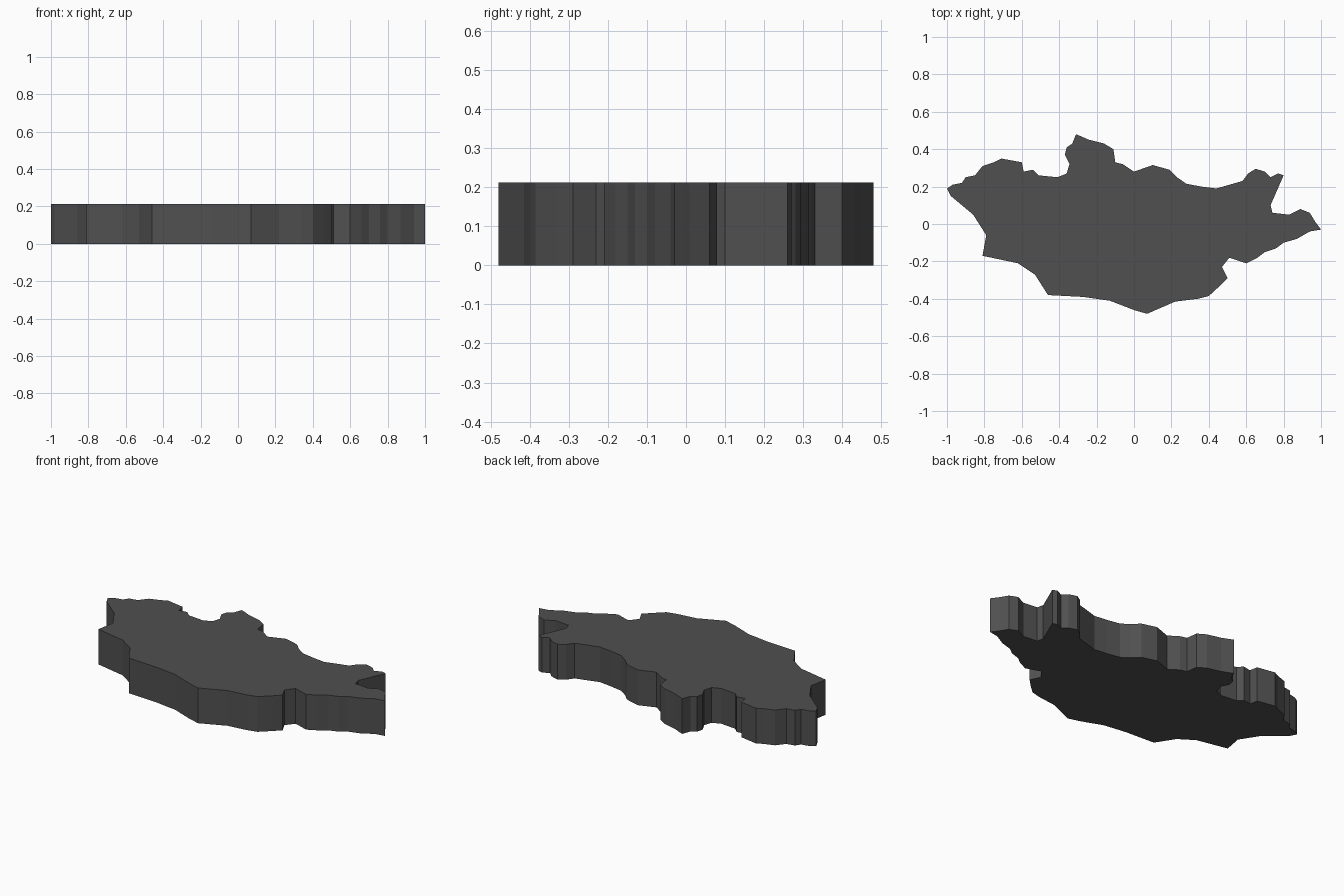
import bpy, bmesh

HEIGHT = 0.212

# Ragged outline, traced clockwise from the western tip
north_west = [(-1.0, .19), (-.97, .21), (-.92, .22), (-.9, .25), (-.85, .26), (-.81, .31),
              (-.75, .33), (-.71, .35), (-.6, .33), (-.59, .28), (-.54, .29), (-.51, .26),
              (-.41, .25), (-.36, .27), (-.345, .32), (-.37, .37), (-.36, .41), (-.33, .43),
              (-.31, .48), (-.24, .45), (-.16, .43), (-.11, .4), (-.1, .33), (-.06, .32)]
north_east = [(0, .28), (.1, .315), (.19, .29), (.23, .25), (.28, .215), (.36, .2),
              (.44, .19), (.58, .23), (.61, .27), (.65, .295), (.7, .28), (.73, .25),
              (.77, .27), (.8, .26), (.73, .1), (.74, .06), (.83, .05), (.89, .08),
              (.94, .06), (.97, .01), (1.0, -.03)]
south_east = [(.94, -.04), (.87, -.08), (.8, -.1), (.76, -.13), (.7, -.15), (.66, -.18),
              (.6, -.21), (.51, -.18), (.47, -.23), (.5, -.29), (.46, -.33), (.4, -.385),
              (.34, -.4), (.22, -.415), (.07, -.48)]
south_west = [(0, -.46), (-.13, -.41), (-.27, -.39), (-.46, -.38), (-.53, -.27),
              (-.62, -.21), (-.81, -.17), (-.79, -.06), (-.86, .05), (-.98, .15)]
outline = north_west + north_east + south_east + south_west

# Flat slab: fill the outline and extrude it straight up
bm = bmesh.new()
base = bm.faces.new([bm.verts.new((x, y, 0)) for x, y in outline])
ext = bmesh.ops.extrude_face_region(bm, geom=[base], use_keep_orig=True)
top = [v for v in ext["geom"] if isinstance(v, bmesh.types.BMVert)]
bmesh.ops.translate(bm, verts=top, vec=(0, 0, HEIGHT))
bmesh.ops.recalc_face_normals(bm, faces=bm.faces)

mesh = bpy.data.meshes.new("map_slab")
bm.to_mesh(mesh)
bm.free()
slab = bpy.data.objects.new("map_slab", mesh)
bpy.context.collection.objects.link(slab)

# Dark grey finish
mat = bpy.data.materials.new("dark_grey")
mat.diffuse_color = (0.08, 0.08, 0.08, 1)
mesh.materials.append(mat)
